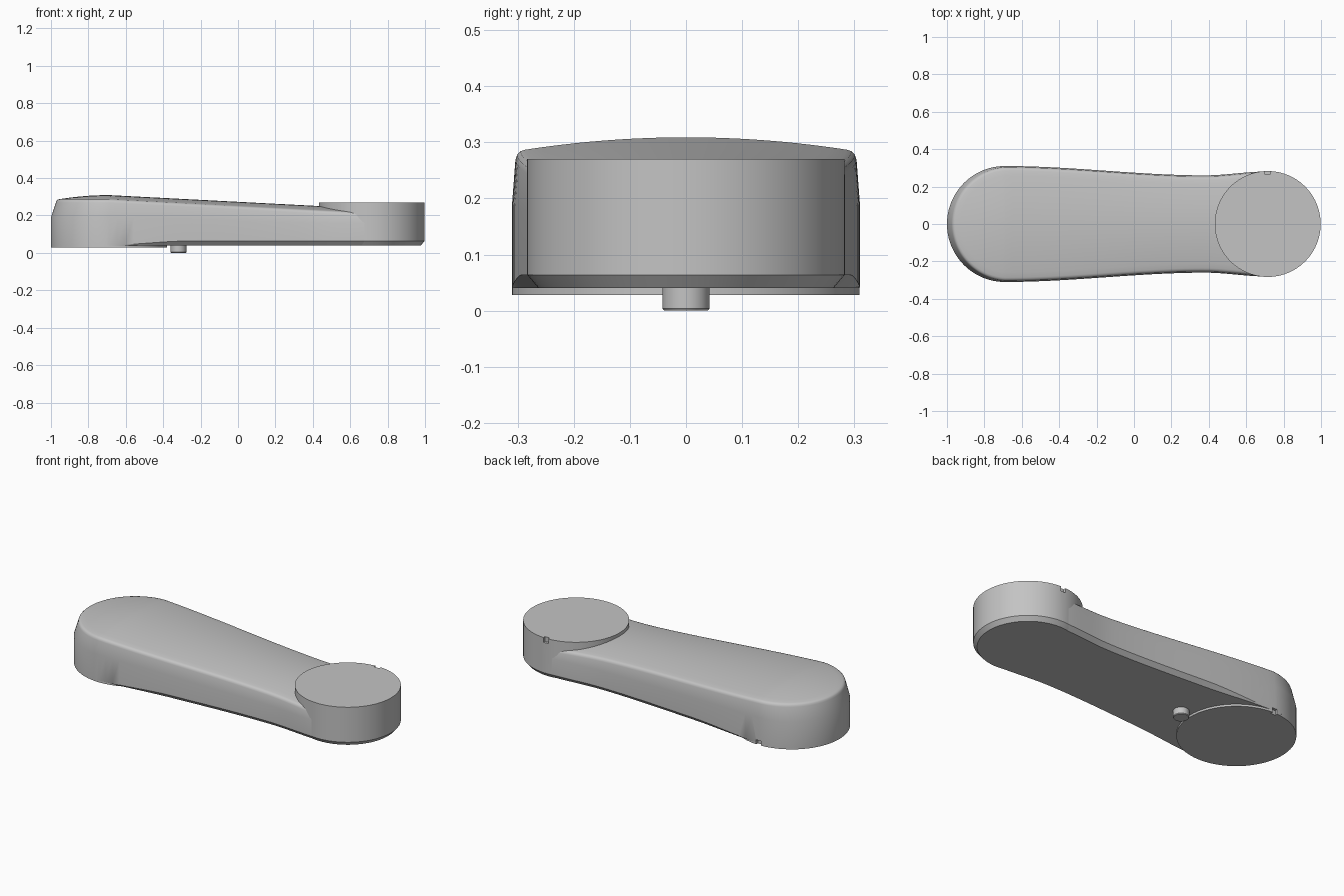
import bpy, bmesh, math
from mathutils import Vector

if "Cube" in bpy.data.objects:
    bpy.data.objects.remove(bpy.data.objects["Cube"])

grey = bpy.data.materials.new("plain grey")
grey.use_nodes = True
GREY = (0.55, 0.55, 0.55, 1)
grey.diffuse_color = GREY
grey.node_tree.nodes["Principled BSDF"].inputs["Base Color"].default_value = GREY

BASE_X, BASE_R = -0.69, 0.31      # wide end
PIVOT_X, PIVOT_R = 0.715, 0.283   # narrow end
WAIST_X, WAIST_R = 0.38, 0.26


def smooth(a, b, x):
    t = min(max((x - a) / (b - a), 0), 1)
    return t * t * (3 - 2 * t)


def loft(name, rings, cap_top=True):
    """Skin a stack of equal-length closed rings."""
    bm = bmesh.new()
    loops = [[bm.verts.new(p) for p in ring] for ring in rings]
    n = len(loops[0])
    for low, high in zip(loops, loops[1:]):
        for i in range(n):
            j = (i + 1) % n
            bm.faces.new((low[i], low[j], high[j], high[i]))
    bm.faces.new(loops[0][::-1])
    if cap_top:
        bm.faces.new(loops[-1])
    bmesh.ops.remove_doubles(bm, verts=bm.verts, dist=1e-5)
    bmesh.ops.recalc_face_normals(bm, faces=bm.faces)
    mesh = bpy.data.meshes.new(name)
    bm.to_mesh(mesh)
    bm.free()
    mesh.materials.append(grey)
    ob = bpy.data.objects.new(name, mesh)
    bpy.context.collection.objects.link(ob)
    return ob


def turned(name, x, profile, n=96):
    """Round part from (radius, height) pairs."""
    return loft(name, [[(x + r * math.cos(math.tau * i / n), r * math.sin(math.tau * i / n), z)
                        for i in range(n)] for r, z in profile])


def activate(ob):
    bpy.ops.object.select_all(action='DESELECT')
    ob.select_set(True)
    bpy.context.view_layer.objects.active = ob


def notch(ob, location, size):
    """Cut a small square key slot."""
    bpy.ops.mesh.primitive_cube_add(size=1, location=location)
    cutter = bpy.context.object
    cutter.scale = size
    cutter.hide_render = True
    activate(ob)
    mod = ob.modifiers.new("slot", 'BOOLEAN')
    mod.object = cutter
    mod.operation = 'DIFFERENCE'
    mod.solver = 'EXACT'
    bpy.ops.object.modifier_apply(modifier=mod.name)
    bpy.data.objects.remove(cutter)


# Plan outline of the arm: two round ends joined by a gently waisted side
def half_width(x):
    w = BASE_R + (WAIST_R - BASE_R) * smooth(BASE_X, WAIST_X, x)
    return w + (PIVOT_R - 0.002 - WAIST_R) * smooth(WAIST_X, PIVOT_X, x)


STEPS = 32
upper = []
for i in range(STEPS):
    a = math.pi / 2 * i / STEPS
    r = PIVOT_R - 0.002
    upper.append((PIVOT_X + r * math.cos(a), r * math.sin(a)))
for i in range(STEPS + 1):
    x = PIVOT_X + (BASE_X - PIVOT_X) * i / STEPS
    upper.append((x, half_width(x)))
for i in range(1, STEPS + 1):
    a = math.pi / 2 * (1 + i / STEPS)
    upper.append((BASE_X + BASE_R * math.cos(a), BASE_R * math.sin(a)))
outline = upper + [(x, -y) for x, y in upper[-2:0:-1]]


def spine(x):
    return min(max(x, BASE_X), PIVOT_X)


def inset(x, y, d):
    v = Vector((x - spine(x), y))
    v *= (v.length - d) / v.length
    return spine(x) + v.x, v.y


def edge_z(x):
    return 0.287 - 0.052 * (spine(x) - BASE_X)


def lean(x):
    return 0.006 + 0.02 * min(max((BASE_X - x) / BASE_R, 0), 1)


def chamfer(x):
    return 0.022 * smooth(-0.7, -0.25, x)


rings = []
rings.append([(*inset(x, y, chamfer(x)), 0.04) for x, y in outline])
rings.append([(x, y, 0.042 + chamfer(x)) for x, y in outline])
rings.append([(x, y, 0.16 + 0.03 * smooth(0.5, -0.7, x)) for x, y in outline])
# Rolled rim, then the crowned upper face
for extra, drop in ((0, 0.018), (0.003, 0.009), (0.009, 0.003), (0.018, 0)):
    rings.append([(*inset(x, y, lean(x) + extra), edge_z(x) - drop) for x, y in outline])
for k in range(1, 11):
    f = 1 - k / 10
    ring = []
    for x, y in outline:
        px, py = inset(x, y, lean(x) + 0.018)
        s = spine(x)
        ring.append((s + (px - s) * f, py * f, edge_z(x) + 0.022 * (1 - f * f)))
    rings.append(ring)
arm = loft("arm_body", rings, cap_top=False)

# Pivot boss, base plate and locating pin
boss = turned("pivot_boss", PIVOT_X, [(PIVOT_R - 0.02, 0.04), (PIVOT_R, 0.064), (PIVOT_R, 0.27)])
plate = turned("base_plate", BASE_X, [(BASE_R, 0.028), (BASE_R, 0.045)])
pin = turned("locating_pin", -0.318, [(0.039, 0), (0.042, 0.004), (0.042, 0.06)], 32)

# Key slots on the back of both round ends
notch(boss, (PIVOT_X, PIVOT_R, 0.265), (0.032, 0.03, 0.045))
for part in (arm, plate):
    notch(part, (BASE_X, BASE_R, 0.03), (0.032, 0.03, 0.05))

for part in (arm, boss, plate, pin):
    activate(part)
    bpy.ops.object.shade_smooth_by_angle(angle=math.radians(30))
